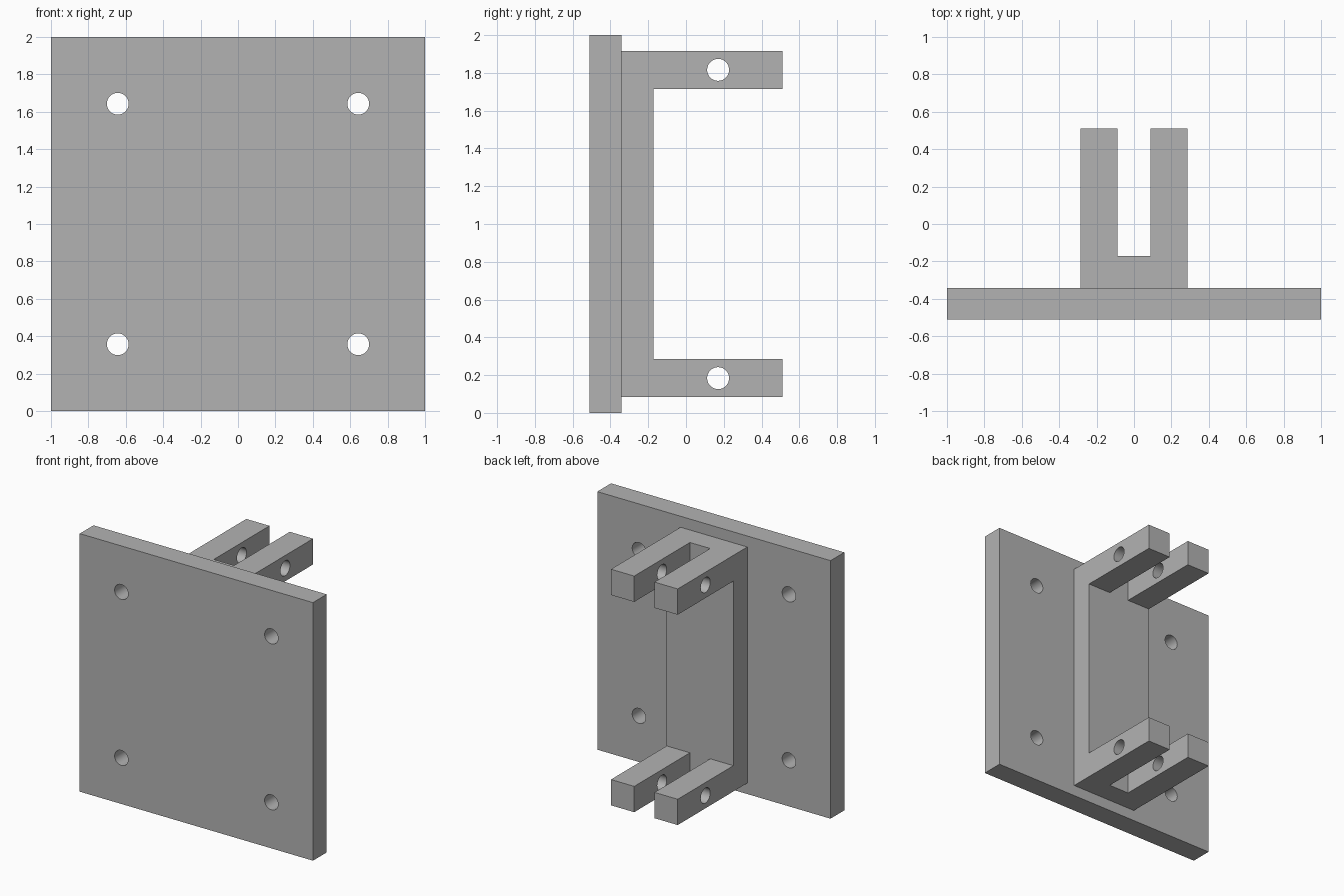
import bpy, bmesh, math
from mathutils import Matrix, Vector

if "Cube" in bpy.data.objects:
    bpy.data.objects.remove(bpy.data.objects["Cube"], do_unlink=True)

grey = bpy.data.materials.new("plain_grey")
grey.use_nodes = True
GREY = (0.45, 0.45, 0.45, 1)
grey.diffuse_color = GREY
grey.node_tree.nodes["Principled BSDF"].inputs["Base Color"].default_value = GREY

# Main dimensions
FRONT, PLATE_BACK, SPINE_BACK, TIP = -0.51, -0.342, -0.172, 0.51
HOLE_R = 0.058
MID = 1.0


def new_object(name, bm):
    mesh = bpy.data.meshes.new(name)
    bmesh.ops.recalc_face_normals(bm, faces=bm.faces)
    bm.to_mesh(mesh)
    bm.free()
    mesh.materials.append(grey)
    obj = bpy.data.objects.new(name, mesh)
    bpy.context.collection.objects.link(obj)
    return obj


def box(name, low, high):
    low, high = Vector(low), Vector(high)
    bm = bmesh.new()
    place = Matrix.Translation((low + high) / 2) @ Matrix.Diagonal((*(high - low), 1))
    bmesh.ops.create_cube(bm, size=1, matrix=place)
    return new_object(name, bm)


def drill(name, centre, axis, length):
    bm = bmesh.new()
    turn = Matrix.Rotation(math.pi / 2, 4, axis)
    bmesh.ops.create_cone(bm, cap_ends=True, segments=48, radius1=HOLE_R, radius2=HOLE_R,
                          depth=length, matrix=Matrix.Translation(centre) @ turn)
    return new_object(name, bm)


def extrude_profile(name, points, half_width):
    bm = bmesh.new()
    face = bm.faces.new([bm.verts.new((-half_width, y, z)) for y, z in points])
    grown = bmesh.ops.extrude_face_region(bm, geom=[face])["geom"]
    verts = [g for g in grown if isinstance(g, bmesh.types.BMVert)]
    bmesh.ops.translate(bm, verts=verts, vec=(2 * half_width, 0, 0))
    return new_object(name, bm)


def cut(obj, cutters):
    bpy.ops.object.select_all(action="DESELECT")
    obj.select_set(True)
    bpy.context.view_layer.objects.active = obj
    for cutter in cutters:
        cutter.hide_render = True
        mod = obj.modifiers.new("cut", "BOOLEAN")
        mod.operation, mod.solver, mod.object = "DIFFERENCE", "EXACT", cutter
        bpy.ops.object.modifier_apply(modifier=mod.name)
        bpy.data.objects.remove(cutter, do_unlink=True)
    bpy.ops.object.shade_smooth_by_angle(angle=math.radians(30))


# Square mounting plate with four bolt holes
plate = box("mounting_plate", (-1, FRONT, 0), (1, PLATE_BACK, 2))
cut(plate, [drill("bolt_hole", (sx * 0.643, (FRONT + PLATE_BACK) / 2, MID + sz * 0.643), "X", 0.5)
            for sx in (-1, 1) for sz in (-1, 1)])

# C-shaped bracket: a spine with an arm at the top and the bottom
OUTER, INNER = 0.915, 0.715
lower = [(PLATE_BACK, -OUTER), (TIP, -OUTER), (TIP, -INNER), (SPINE_BACK, -INNER)]
profile = lower + [(y, -z) for y, z in reversed(lower)]
bracket = extrude_profile("clevis_bracket", [(y, MID + z) for y, z in profile], 0.286)

# Slot forking both arms, and the pin holes across them
slot = box("fork_slot", (-0.087, SPINE_BACK, -0.2), (0.087, TIP + 0.2, 2.2))
pins = [drill("pin_hole", (0, 0.17, MID + s * 0.816), "Y", 1) for s in (-1, 1)]
cut(bracket, [slot] + pins)
